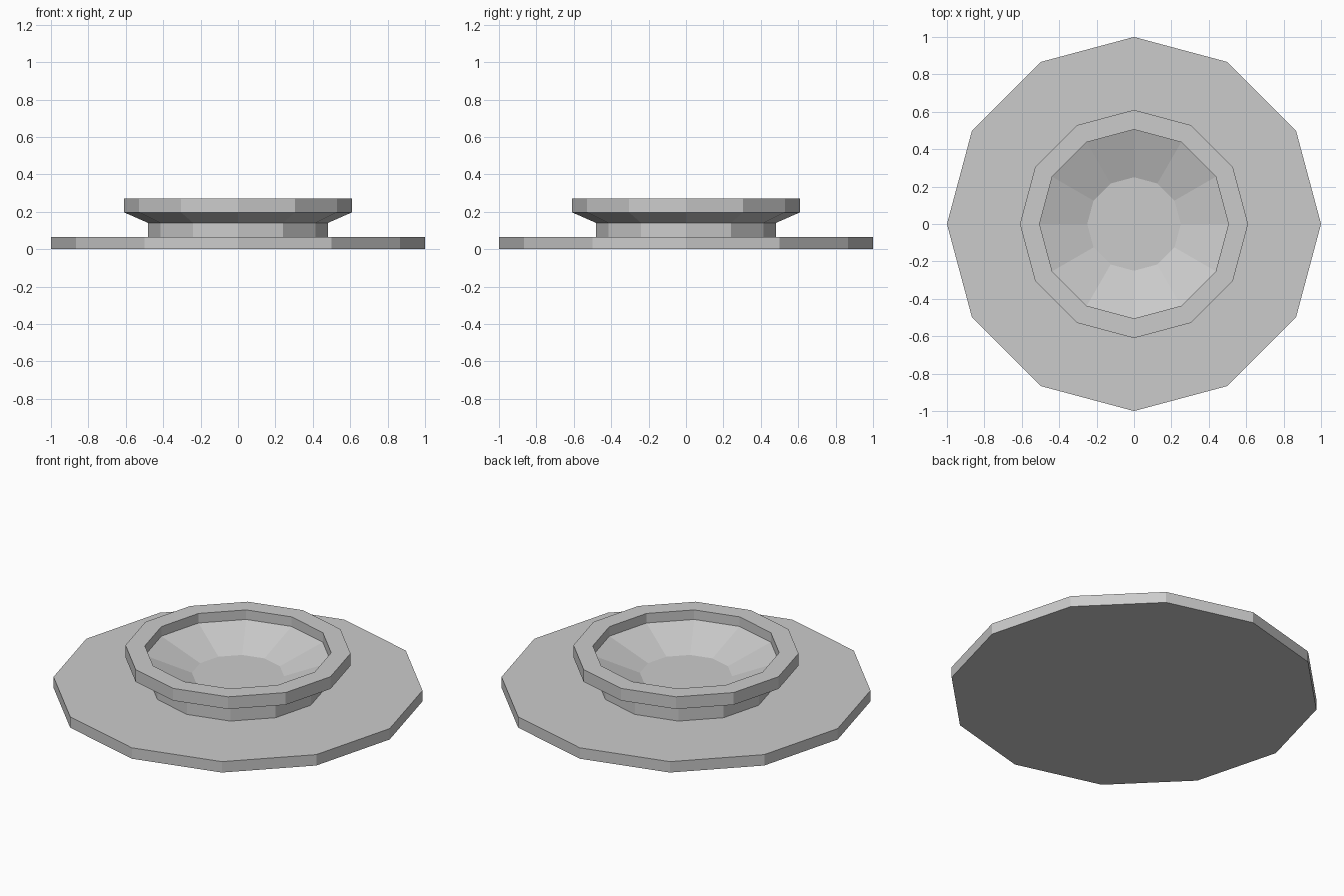
import bpy
import bmesh
from math import cos, sin, tau

SIDES = 12

cube = bpy.data.objects.get("Cube")
if cube:
    bpy.data.objects.remove(cube, do_unlink=True)

grey = bpy.data.materials.new("plain_grey")
grey.use_nodes = True
colour = (0.6, 0.6, 0.6, 1)
grey.diffuse_color = colour
grey.node_tree.nodes["Principled BSDF"].inputs["Base Color"].default_value = colour


def turned_part(name, profile):
    """Twelve-sided solid from (radius, height) rings, capped at both ends."""
    bm = bmesh.new()
    angles = [tau * i / SIDES for i in range(SIDES)]
    rings = [[bm.verts.new((r * cos(a), r * sin(a), z)) for a in angles]
             for r, z in profile]
    for low, high in zip(rings, rings[1:]):
        for i in range(SIDES):
            j = (i + 1) % SIDES
            bm.faces.new((low[i], low[j], high[j], high[i]))
    bm.faces.new(rings[0][::-1])
    bm.faces.new(rings[-1])
    bmesh.ops.recalc_face_normals(bm, faces=bm.faces)
    mesh = bpy.data.meshes.new(name)
    bm.to_mesh(mesh)
    bm.free()
    mesh.materials.append(grey)
    obj = bpy.data.objects.new(name, mesh)
    bpy.context.collection.objects.link(obj)
    return obj


# Wide flat plate on the ground
turned_part("base_plate", [(1, 0), (1, 0.065)])

# Neck, flared rim, upright inner lip, sloping bowl and flat bowl floor
turned_part("bowl", [
    (0.48, 0.065), (0.48, 0.14),
    (0.61, 0.197), (0.61, 0.27),
    (0.505, 0.27), (0.505, 0.213),
    (0.25, 0.12),
])
